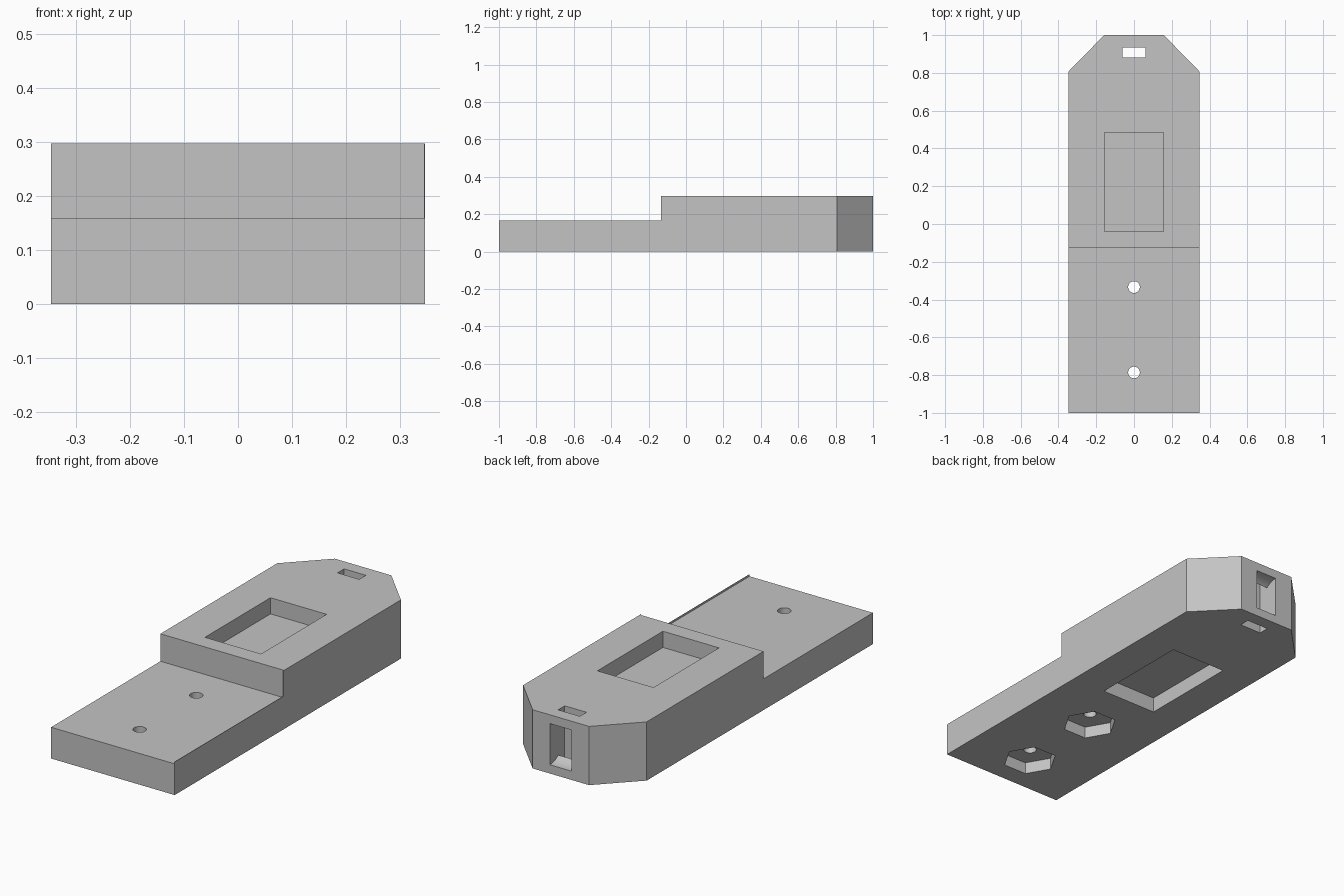
import bpy, bmesh, math
from mathutils import Matrix

if "Cube" in bpy.data.objects:
    bpy.data.objects.remove(bpy.data.objects["Cube"])

W, H = 0.346, 0.297          # half width, full height
STEP_Z, STEP_Y = 0.158, -0.126

grey = bpy.data.materials.new("plain grey")
grey.diffuse_color = (0.55, 0.55, 0.55, 1)
grey.use_nodes = True
grey.node_tree.nodes["Principled BSDF"].inputs["Base Color"].default_value = grey.diffuse_color


def make(name, bm):
    mesh = bpy.data.meshes.new(name)
    bmesh.ops.recalc_face_normals(bm, faces=bm.faces)
    bm.to_mesh(mesh)
    bm.free()
    ob = bpy.data.objects.new(name, mesh)
    mesh.materials.append(grey)
    bpy.context.collection.objects.link(ob)
    return ob


def box(name, x0, x1, y0, y1, z0, z1):
    bm = bmesh.new()
    mid = Matrix.Translation(((x0 + x1) / 2, (y0 + y1) / 2, (z0 + z1) / 2))
    size = Matrix.Diagonal((x1 - x0, y1 - y0, z1 - z0, 1))
    bmesh.ops.create_cube(bm, size=1, matrix=mid @ size)
    return make(name, bm)


def prism(name, sides, radius, depth, centre, rot=Matrix()):
    bm = bmesh.new()
    bmesh.ops.create_cone(bm, cap_ends=True, segments=sides, radius1=radius,
                          radius2=radius, depth=depth,
                          matrix=Matrix.Translation(centre) @ rot)
    return make(name, bm)


# Body: outline with two chamfered back corners, pulled up
bm = bmesh.new()
outline = [(-W, -1), (W, -1), (W, 0.808), (0.158, 1), (-0.158, 1), (-W, 0.808)]
base = bm.faces.new([bm.verts.new((x, y, 0)) for x, y in outline])
top = bmesh.ops.extrude_face_region(bm, geom=[base])["geom"]
bmesh.ops.translate(bm, vec=(0, 0, H),
                    verts=[v for v in top if isinstance(v, bmesh.types.BMVert)])
body = make("stepped_body", bm)

cutters = [
    # lowered front, leaving a paper-thin lip on the right edge
    box("step_cutter", -1, W - 0.0015, -2, STEP_Y, STEP_Z, 1),
    box("lip_cutter", W - 0.01, 1, -2, -0.134, 0.168, 1),
    # rectangular pockets above and below
    box("top_pocket", -0.157, 0.157, -0.04, 0.484, H - 0.082, 1),
    box("bottom_pocket", -0.157, 0.157, -0.04, 0.484, -1, 0.078),
    # strap slot through the back end, and the rounded opening in the back face
    box("strap_slot", -0.06, 0.062, 0.881, 0.934, -1, 1),
    prism("strap_scoop", 48, 0.104, 0.12, (0.001, 1, H / 2),
          Matrix.Rotation(math.pi / 2, 4, 'Y')),
]
# Screw holes with hexagonal nut recesses underneath
for y in (-0.334, -0.786):
    cutters.append(prism("screw_hole", 32, 0.031, 2, (0, y, 0)))
    cutters.append(prism("nut_recess", 6, 0.13, 0.12, (0, y, 0),
                         Matrix.Rotation(math.pi / 2, 4, 'Z')))

bpy.context.view_layer.objects.active = body
body.select_set(True)
for cutter in cutters:
    cutter.hide_render = True
    mod = body.modifiers.new(cutter.name, 'BOOLEAN')
    mod.operation = 'DIFFERENCE'
    mod.solver = 'EXACT'
    mod.object = cutter
    bpy.ops.object.modifier_apply(modifier=mod.name)
    bpy.data.objects.remove(cutter)

# One hexagon corner must point along x
bpy.ops.object.shade_smooth_by_angle(angle=math.radians(25))
